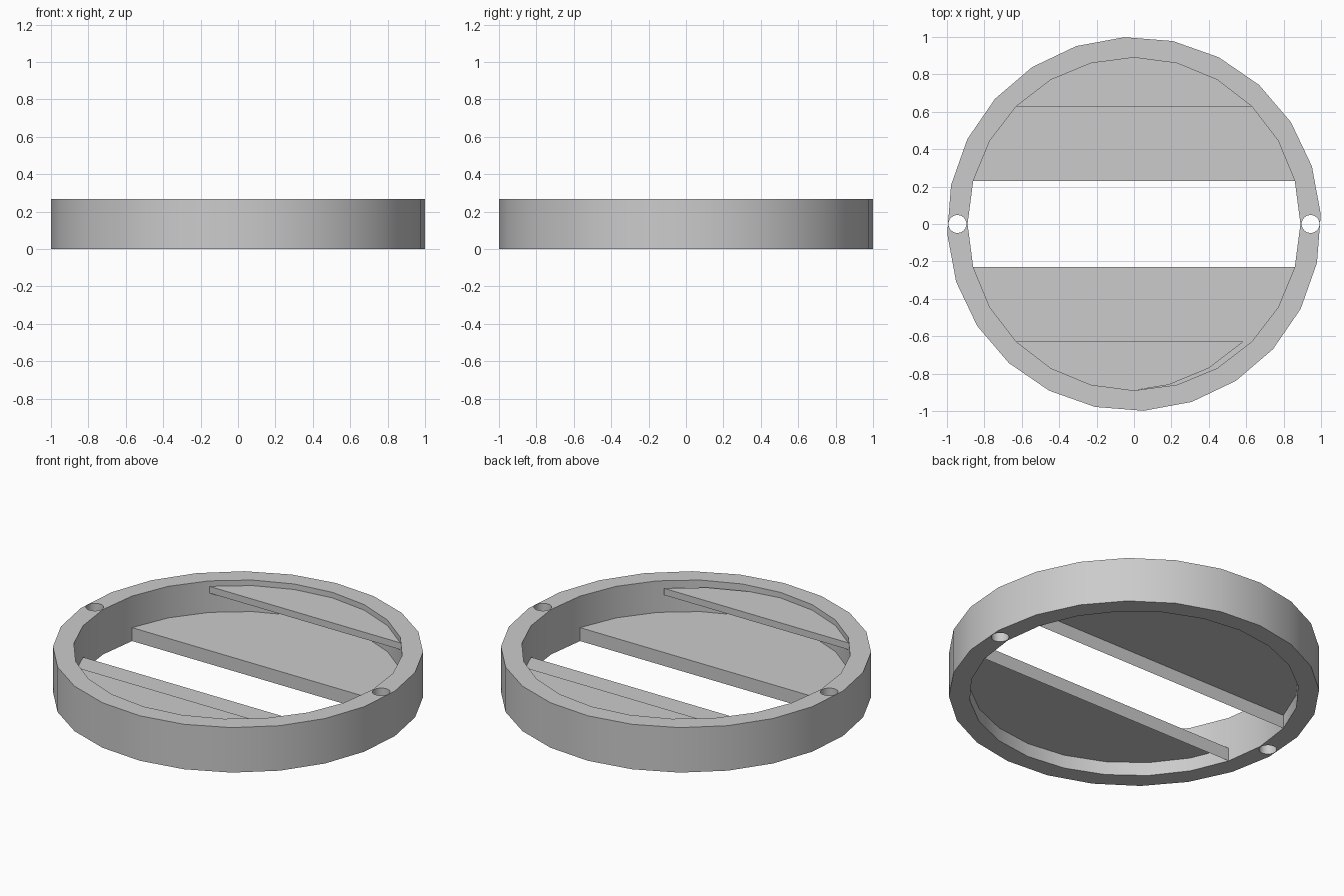
import bpy, bmesh
from math import sin, cos, radians

if "Cube" in bpy.data.objects:
    bpy.data.objects.remove(bpy.data.objects["Cube"], do_unlink=True)

HEIGHT = 0.268
INNER = 0.89

grey = bpy.data.materials.new("plain_grey")
grey.use_nodes = True
colour = (0.6, 0.6, 0.6, 1)
grey.diffuse_color = colour
grey.node_tree.nodes["Principled BSDF"].inputs["Base Color"].default_value = colour


def circle(radius, sides, turn=0, cx=0):
    angles = [radians(turn + 360 * i / sides) for i in range(sides)]
    return [(cx + radius * cos(a), radius * sin(a)) for a in angles]


def make_ring():
    # Flat filled outline with the opening and two pin holes, given depth
    curve = bpy.data.curves.new("ring", "CURVE")
    curve.dimensions = "2D"
    curve.fill_mode = "BOTH"
    curve.extrude = HEIGHT / 2
    outlines = [circle(1, 24, 3), circle(INNER, 24)]
    outlines += [circle(0.048, 24, 0, side * 0.944) for side in (-1, 1)]
    for points in outlines:
        spline = curve.splines.new("POLY")
        spline.points.add(len(points) - 1)
        for p, (x, y) in zip(spline.points, points):
            p.co = (x, y, 0, 1)
        spline.use_cyclic_u = True
    ring = bpy.data.objects.new("ring", curve)
    bpy.context.collection.objects.link(ring)
    bpy.ops.object.select_all(action="DESELECT")
    ring.select_set(True)
    bpy.context.view_layer.objects.active = ring
    bpy.ops.object.convert(target="MESH")
    ring = bpy.context.object
    bm = bmesh.new()
    bm.from_mesh(ring.data)
    bmesh.ops.remove_doubles(bm, verts=bm.verts, dist=0.0005)
    bmesh.ops.translate(bm, verts=bm.verts, vec=(0, 0, HEIGHT / 2))
    bmesh.ops.recalc_face_normals(bm, faces=bm.faces)
    bm.to_mesh(ring.data)
    bm.free()
    ring.data.materials.clear()
    ring.data.materials.append(grey)
    bpy.ops.object.shade_smooth_by_angle(angle=radians(30))
    # Hard seams on the outer wall beside the pin holes
    seams = [(cos(radians(a)), sin(radians(a))) for a in (-12, 18, 153, 213)]
    sharp = ring.data.attributes.get("sharp_edge") or \
        ring.data.attributes.new("sharp_edge", "BOOLEAN", "EDGE")
    for e in ring.data.edges:
        a, b = (ring.data.vertices[i].co for i in e.vertices)
        if (a - b).xy.length < 0.001 and any(
                abs(a.x - x) + abs(a.y - y) < 0.01 for x, y in seams):
            sharp.data[e.index].value = True


def make_panel(name, start, side, top, bottom, trim=0, skirt=False):
    # Segment-shaped shelf with a lip hanging from its straight edge
    points = []
    for deg in range(start, 181 - start, 15):
        x, y = -INNER * cos(radians(deg)), side * INNER * sin(radians(deg))
        points.append((x - trim if x > 0.1 else x, y))
    bm = bmesh.new()
    upper = [bm.verts.new((x, y, top)) for x, y in points]
    lower = [bm.verts.new((x, y, bottom)) for x, y in points]
    shelf = bm.faces.new(upper if side < 0 else upper[::-1])
    count = len(points)
    for i in range(0 if skirt else count - 1, count):
        j = (i + 1) % count
        quad = [upper[i], lower[i], lower[j], upper[j]]
        bm.faces.new(quad if side < 0 else quad[::-1])
    bmesh.ops.delete(bm, geom=[v for v in bm.verts if not v.link_faces], context="VERTS")
    bm.normal_update()
    if shelf.normal.z < 0:
        bmesh.ops.reverse_faces(bm, faces=bm.faces)
    mesh = bpy.data.meshes.new(name)
    bm.to_mesh(mesh)
    bm.free()
    mesh.materials.append(grey)
    bpy.context.collection.objects.link(bpy.data.objects.new(name, mesh))


make_ring()
make_panel("back_lower_shelf", 15, 1, 0.08, 0)
make_panel("front_lower_shelf", 15, -1, 0.08, 0)
make_panel("back_upper_shelf", 45, 1, 0.235, 0.195)
make_panel("front_upper_shelf", 45, -1, 0.235, 0.195, trim=0.045, skirt=True)
